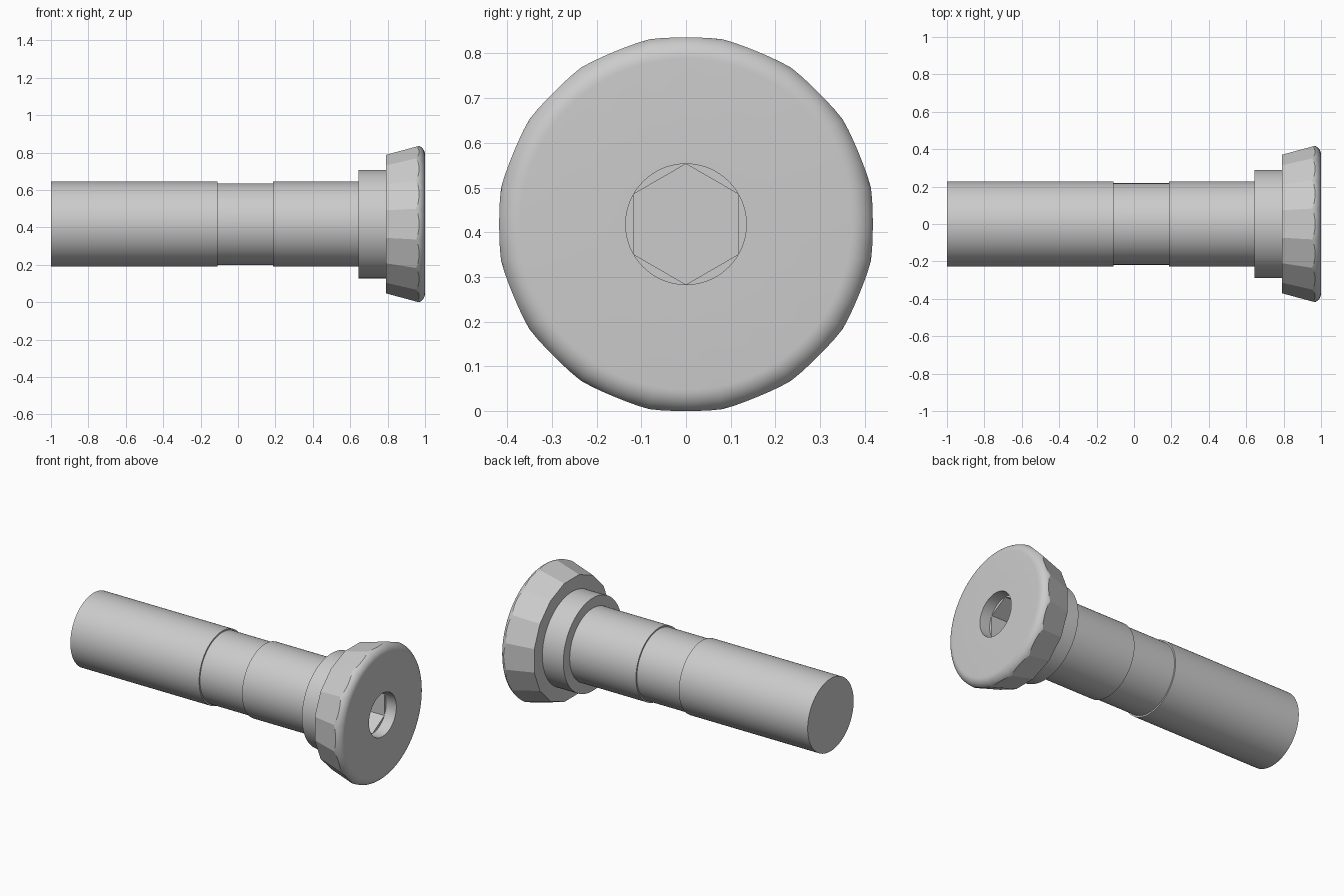
import bpy, bmesh, math

if "Cube" in bpy.data.objects:
    bpy.data.objects.remove(bpy.data.objects["Cube"])

N = 96            # steps around the axis
AXIS_Z = 0.418    # height of the bolt axis

steel = bpy.data.materials.new("light grey steel")
steel.diffuse_color = (0.6, 0.6, 0.6, 1)
steel.use_nodes = True
steel.node_tree.nodes["Principled BSDF"].inputs["Base Color"].default_value = steel.diffuse_color


def polygon_radius(angle, apothem, sides, flat_at):
    """Radius of a regular polygon at an angle, with one flat centred at flat_at."""
    step = 2 * math.pi / sides
    off = (angle - flat_at + step / 2) % step - step / 2
    return apothem / math.cos(off)


def lathe(name, rings, cap_start=False, cap_end=False, sharp=12):
    """Skin rings around the x axis; each ring maps an angle to (x, radius)."""
    bm = bmesh.new()
    loops = []
    for ring in rings:
        loop = []
        for i in range(N):
            a = 2 * math.pi * i / N
            x, r = ring(a)
            loop.append(bm.verts.new((x, r * math.cos(a), AXIS_Z + r * math.sin(a))))
        loops.append(loop)
    for p, q in zip(loops, loops[1:]):
        for i in range(N):
            j = (i + 1) % N
            bm.faces.new((p[i], q[i], q[j], p[j]))
    if cap_start:
        bm.faces.new(loops[0])
    if cap_end:
        bm.faces.new(loops[-1][::-1])
    bmesh.ops.remove_doubles(bm, verts=bm.verts, dist=1e-5)
    # rings run from -x outward, so faces wind the opposite way to outward
    for f in bm.faces:
        f.normal_update()
    bmesh.ops.recalc_face_normals(bm, faces=bm.faces)
    me = bpy.data.meshes.new(name)
    bm.to_mesh(me)
    bm.free()
    me.materials.append(steel)
    ob = bpy.data.objects.new(name, me)
    bpy.context.collection.objects.link(ob)
    bpy.ops.object.select_all(action='DESELECT')
    ob.select_set(True)
    bpy.context.view_layer.objects.active = ob
    bpy.ops.object.shade_smooth_by_angle(angle=math.radians(sharp))
    return ob


def circle(x, r):
    return lambda a: (x, r)


# Shank with a relieved neck, and the collar under the head
lathe("shank", [circle(*p) for p in (
    (-1, 0.227), (-0.11, 0.227), (-0.11, 0.218), (0.187, 0.218),
    (0.187, 0.227), (0.645, 0.227), (0.645, 0.29), (0.79, 0.29))],
    cap_start=True, cap_end=True)

# Head: 16 tapered flats cut by a rounded crown
CX, CR, FILLET = 0.948, 0.37, 0.052


def flats(a, x):
    return polygon_radius(a, 0.37 + 0.27 * (x - 0.79), 16, 0)


def crown_radius(x):
    return CR + math.sqrt(max(FILLET ** 2 - (x - CX) ** 2, 0))


def rim(a):
    lo, hi = CX, 1.0
    for _ in range(40):
        mid = (lo + hi) / 2
        if flats(a, mid) < crown_radius(mid):
            lo = mid
        else:
            hi = mid
    return lo, crown_radius(lo)


def crown(t):
    """Ring a fraction t of the way along the fillet from the rim to the face."""
    def ring(a):
        x, r = rim(a)
        start = math.atan2(r - CR, x - CX)
        phi = start * (1 - t)
        return CX + FILLET * math.cos(phi), CR + FILLET * math.sin(phi)
    return ring


def hexagon(x):
    return lambda a: (x, polygon_radius(a, 0.135 * math.cos(math.pi / 6), 6, 0))


head = [circle(0.79, 0.28), lambda a: (0.79, flats(a, 0.79)), rim]
head += [crown(k / 8) for k in range(1, 9)]
# Round counterbore, then the hex socket
head += [circle(1.0, 0.135), circle(0.93, 0.135), hexagon(0.93), hexagon(0.8)]
lathe("head", head, cap_start=True, cap_end=True)
